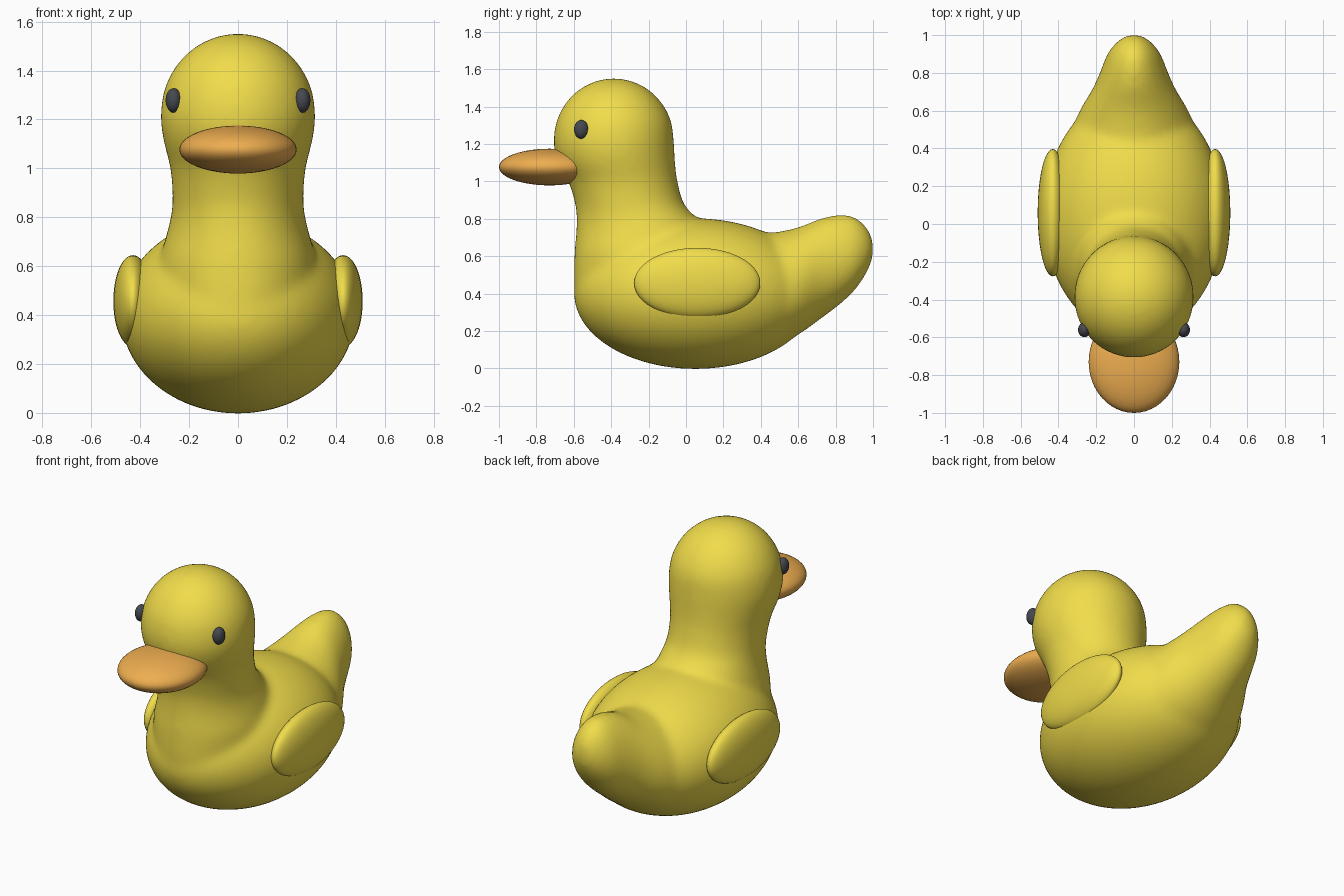
import bpy, bmesh, math
from mathutils import Vector

if "Cube" in bpy.data.objects:
    bpy.data.objects.remove(bpy.data.objects["Cube"])


def material(name, rgb):
    m = bpy.data.materials.new(name)
    m.diffuse_color = (*rgb, 1)
    m.use_nodes = True
    m.node_tree.nodes["Principled BSDF"].inputs["Base Color"].default_value = m.diffuse_color
    return m


yellow = material("yellow", (0.88, 0.72, 0.07))
orange = material("orange", (0.85, 0.42, 0.08))
dark = material("dark", (0.06, 0.065, 0.08))


def smooth_rows(rows, steps=5):
    """Catmull-Rom interpolation through profile rows."""
    pts = [Vector(r) for r in rows]
    out = []
    for i in range(len(pts) - 1):
        a, b, c, d = (pts[max(0, min(len(pts) - 1, i + k))] for k in (-1, 0, 1, 2))
        for s in range(steps):
            t = s / steps
            out.append(0.5 * (2 * b + (c - a) * t + (2 * a - 5 * b + 4 * c - d) * t * t
                              + (3 * b - a - 3 * c + d) * t ** 3))
    return out + [pts[-1]]


def loft(bm, rows, place, n=48):
    """Skin closed rings; place(row, cos, sin) gives each ring point."""
    rings = [[bm.verts.new(place(r, math.cos(2 * math.pi * k / n), math.sin(2 * math.pi * k / n)))
              for k in range(n)] for r in smooth_rows(rows)]
    faces = [bm.faces.new((a[k], a[(k + 1) % n], b[(k + 1) % n], b[k]))
             for a, b in zip(rings, rings[1:]) for k in range(n)]
    faces += [bm.faces.new(rings[0]), bm.faces.new(rings[-1])]
    bmesh.ops.recalc_face_normals(bm, faces=faces)


def ellipsoid(name, centre, radii, mat):
    bpy.ops.mesh.primitive_uv_sphere_add(segments=48, ring_count=24, location=centre)
    o = bpy.context.object
    o.name = name
    o.scale = radii
    bpy.ops.object.shade_smooth()
    o.data.materials.append(mat)
    return o


# Body: belly, tail and neck with head, fused by a voxel remesh
body = ellipsoid("body", (0, 0, 0), (1, 1, 1), yellow)
bm = bmesh.new()
bmesh.ops.create_uvsphere(bm, u_segments=64, v_segments=32, radius=1)
for v in bm.verts:
    v.co = (v.co.x * 0.48, 0.05 + v.co.y * 0.65, 0.40 + v.co.z * 0.403)

# Tail rows: y, bottom z, top z, half width
tail = [(0.30, 0.06, 0.72, 0.38), (0.45, 0.10, 0.725, 0.345), (0.60, 0.18, 0.755, 0.285),
        (0.72, 0.265, 0.803, 0.215), (0.82, 0.34, 0.823, 0.172), (0.90, 0.415, 0.812, 0.14),
        (0.96, 0.50, 0.765, 0.095), (0.992, 0.57, 0.71, 0.05), (1.004, 0.625, 0.655, 0.012)]
loft(bm, tail, lambda r, c, s: (r[3] * c * (1 - 0.15 * s), r[0],
                                (r[1] + r[2]) / 2 + (r[2] - r[1]) / 2 * s))

# Neck and head rows: z, front y, back y, half width
head = [(0.30, -0.54, 0.05, 0.26), (0.42, -0.595, 0.10, 0.30), (0.60, -0.597, 0.13, 0.32),
        (0.72, -0.588, 0.12, 0.295), (0.80, -0.585, 0.06, 0.275), (0.88, -0.593, -0.01, 0.268),
        (1.00, -0.63, -0.045, 0.277), (1.10, -0.685, -0.058, 0.302), (1.20, -0.708, -0.064, 0.317)]
for a in (15, 30, 45, 60, 75, 85, 89):
    c, s = math.cos(math.radians(a)), math.sin(math.radians(a))
    head.append((1.22 + 0.332 * s, -0.386 - 0.322 * c, -0.386 + 0.322 * c, 0.317 * c))
loft(bm, head, lambda r, c, s: (r[3] * c, (r[1] + r[2]) / 2 + (r[2] - r[1]) / 2 * s, r[0]))
bm.to_mesh(body.data)
bm.free()

remesh = body.modifiers.new("fuse", 'REMESH')
remesh.mode = 'VOXEL'
remesh.voxel_size = 0.016
remesh.use_smooth_shade = True
soften = body.modifiers.new("soften", 'SMOOTH')
soften.factor = 0.5
soften.iterations = 24

# Beak
ellipsoid("beak", (0, -0.73, 1.077), (0.24, 0.27, 0.098), orange)

# Wings and eyes, mirrored left and right
for side, x in (("right", 1), ("left", -1)):
    ellipsoid("wing_" + side, (x * 0.43, 0.06, 0.457), (0.08, 0.337, 0.188), yellow)
    ellipsoid("eye_" + side, (x * 0.263, -0.56, 1.278), (0.033, 0.039, 0.05), dark)
